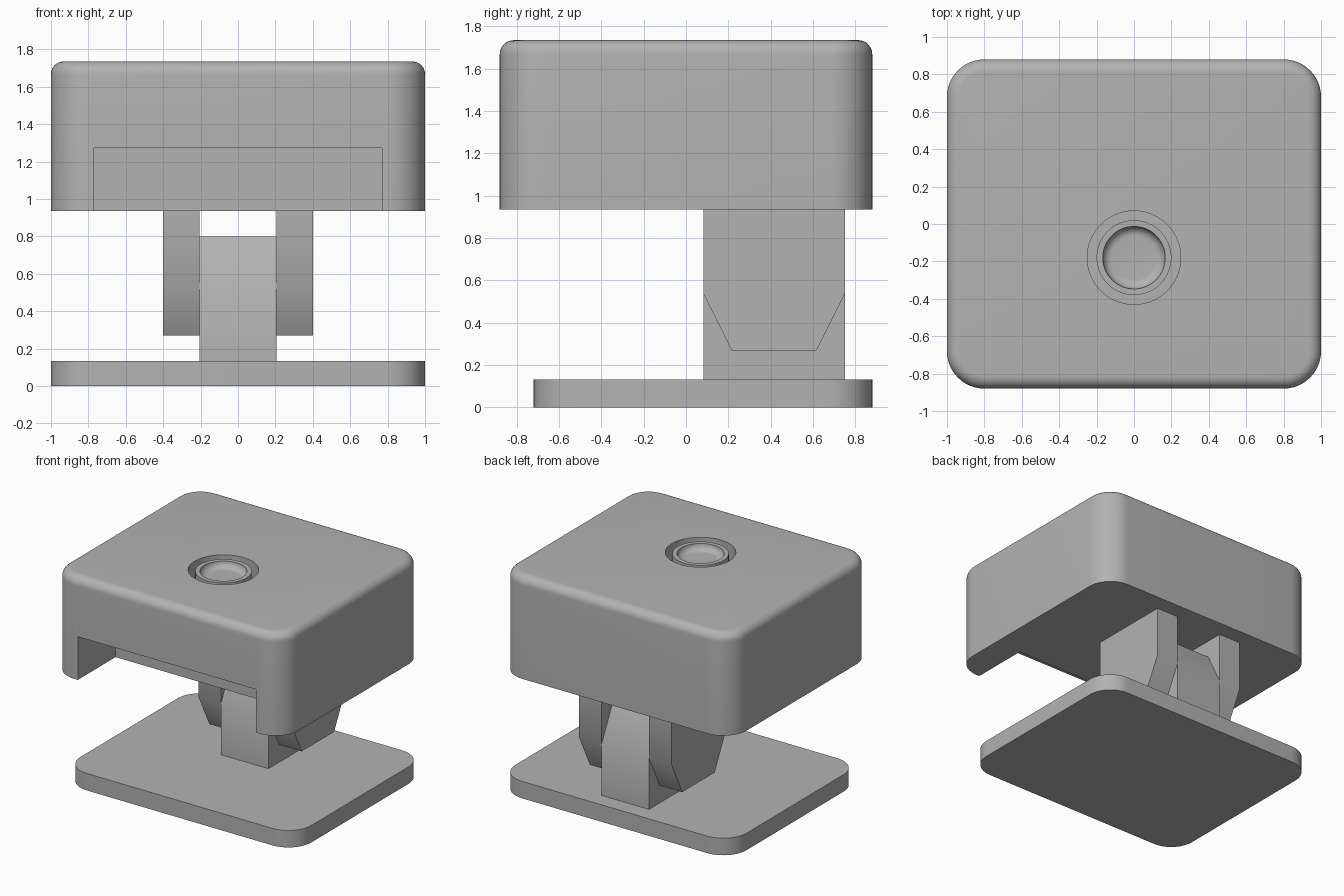
import bpy
import bmesh
import math
from mathutils import Vector

cube = bpy.data.objects.get("Cube")
if cube:
    bpy.data.objects.remove(cube, do_unlink=True)

# One plain grey for every part
GREY = (0.45, 0.45, 0.45, 1.0)
grey = bpy.data.materials.new("plain grey")
grey.use_nodes = True
grey.diffuse_color = GREY
grey.node_tree.nodes["Principled BSDF"].inputs["Base Color"].default_value = GREY


def make_object(name, bm):
    bmesh.ops.recalc_face_normals(bm, faces=bm.faces[:])
    mesh = bpy.data.meshes.new(name)
    bm.to_mesh(mesh)
    bm.free()
    mesh.materials.append(grey)
    obj = bpy.data.objects.new(name, mesh)
    bpy.context.collection.objects.link(obj)
    return obj


def box(low, high):
    low, high = Vector(low), Vector(high)
    bm = bmesh.new()
    bmesh.ops.create_cube(bm, size=1)
    bmesh.ops.scale(bm, vec=high - low, verts=bm.verts)
    bmesh.ops.translate(bm, vec=(low + high) / 2, verts=bm.verts)
    return bm


def rounded_slab(name, low, high, corner, top=0.0):
    """Box with rounded upright corners and an optional rounded top rim."""
    bm = box(low, high)
    upright = [e for e in bm.edges if abs(e.verts[0].co.z - e.verts[1].co.z) > 0.01]
    bmesh.ops.bevel(bm, geom=upright, offset=corner, segments=12,
                    profile=0.5, affect='EDGES')
    if top:
        rim = [e for e in bm.edges if all(v.co.z > high[2] - 0.001 for v in e.verts)]
        bmesh.ops.bevel(bm, geom=rim, offset=top, segments=8,
                        profile=0.5, affect='EDGES')
    return make_object(name, bm)


def extrude_x(name, profile, x0, x1):
    """Side outline of (y, z) points pushed along x."""
    bm = bmesh.new()
    face = bm.faces.new([bm.verts.new((x0, y, z)) for y, z in profile])
    new = bmesh.ops.extrude_face_region(bm, geom=[face])["geom"]
    bmesh.ops.translate(bm, vec=(x1 - x0, 0, 0),
                        verts=[g for g in new if isinstance(g, bmesh.types.BMVert)])
    return make_object(name, bm)


def lathe(name, profile, centre, steps=64):
    """Turn (radius, z) points about an upright axis."""
    bm = bmesh.new()
    verts = [bm.verts.new((r, 0, z)) for r, z in profile]
    edges = [bm.edges.new(pair) for pair in zip(verts, verts[1:])]
    bmesh.ops.spin(bm, geom=verts + edges, cent=(0, 0, 0), axis=(0, 0, 1),
                   angle=math.tau, steps=steps, use_merge=True)
    bmesh.ops.remove_doubles(bm, verts=bm.verts, dist=0.0001)
    bmesh.ops.translate(bm, vec=centre, verts=bm.verts)
    return make_object(name, bm)


def cut(target, cutter):
    cutter.hide_render = True
    mod = target.modifiers.new("cut", 'BOOLEAN')
    mod.operation = 'DIFFERENCE'
    mod.solver = 'EXACT'
    mod.object = cutter
    bpy.context.view_layer.objects.active = target
    bpy.ops.object.modifier_apply(modifier=mod.name)
    bpy.data.objects.remove(cutter, do_unlink=True)


TOP, UNDER, PLATE = 1.735, 0.935, 0.133
BUTTON = (0, -0.18, TOP)
GAP_DEPTH = 0.13

# Base plate and upper housing
base_plate = rounded_slab("base_plate", (-1, -0.72, 0), (1, 0.88, PLATE), 0.2)
housing = rounded_slab("housing", (-1, -0.88, UNDER), (1, 0.88, TOP), 0.2, 0.067)

# Front opening and round well in the housing
cut(housing, make_object("opening_cutter",
                         box((-0.77, -1, UNDER - 0.1), (0.77, -0.413, 1.273))))
cut(housing, lathe("well_cutter", [(0, -GAP_DEPTH), (0.25, -GAP_DEPTH),
                                   (0.25, 0.1), (0, 0.1)], BUTTON))

# Dished button standing in the well
rim_z, dish = -0.01, 0.05
arc = [(0.117 + dish * math.cos(a), rim_z - dish * math.sin(a))
       for a in [math.pi / 2 * i / 8 for i in range(9)]]
button = lathe("button", [(0, -GAP_DEPTH), (0.2, -GAP_DEPTH), (0.2, rim_z)]
               + arc + [(0, rim_z - dish)], BUTTON)

# Hinge: middle block on the plate, two lugs hanging from the housing
FRONT, BACK, SLOPE, MID = 0.083, 0.75, 0.133, 0.535


def hinge_outline(flat_z, end_z):
    return [(FRONT, flat_z), (FRONT, MID), (FRONT + SLOPE, end_z),
            (BACK - SLOPE, end_z), (BACK, MID), (BACK, flat_z)]


parts = [base_plate, housing, button,
         extrude_x("hinge_block", hinge_outline(PLATE, 0.8), -0.205, 0.205)]
for side, name in ((1, "left_lug"), (-1, "right_lug")):
    parts.append(extrude_x(name, hinge_outline(UNDER, 0.27), side * 0.205, side * 0.4))

# Smooth curves, sharp corners
bpy.ops.object.select_all(action='DESELECT')
for part in parts:
    part.select_set(True)
bpy.context.view_layer.objects.active = housing
bpy.ops.object.shade_smooth_by_angle(angle=math.radians(30))
